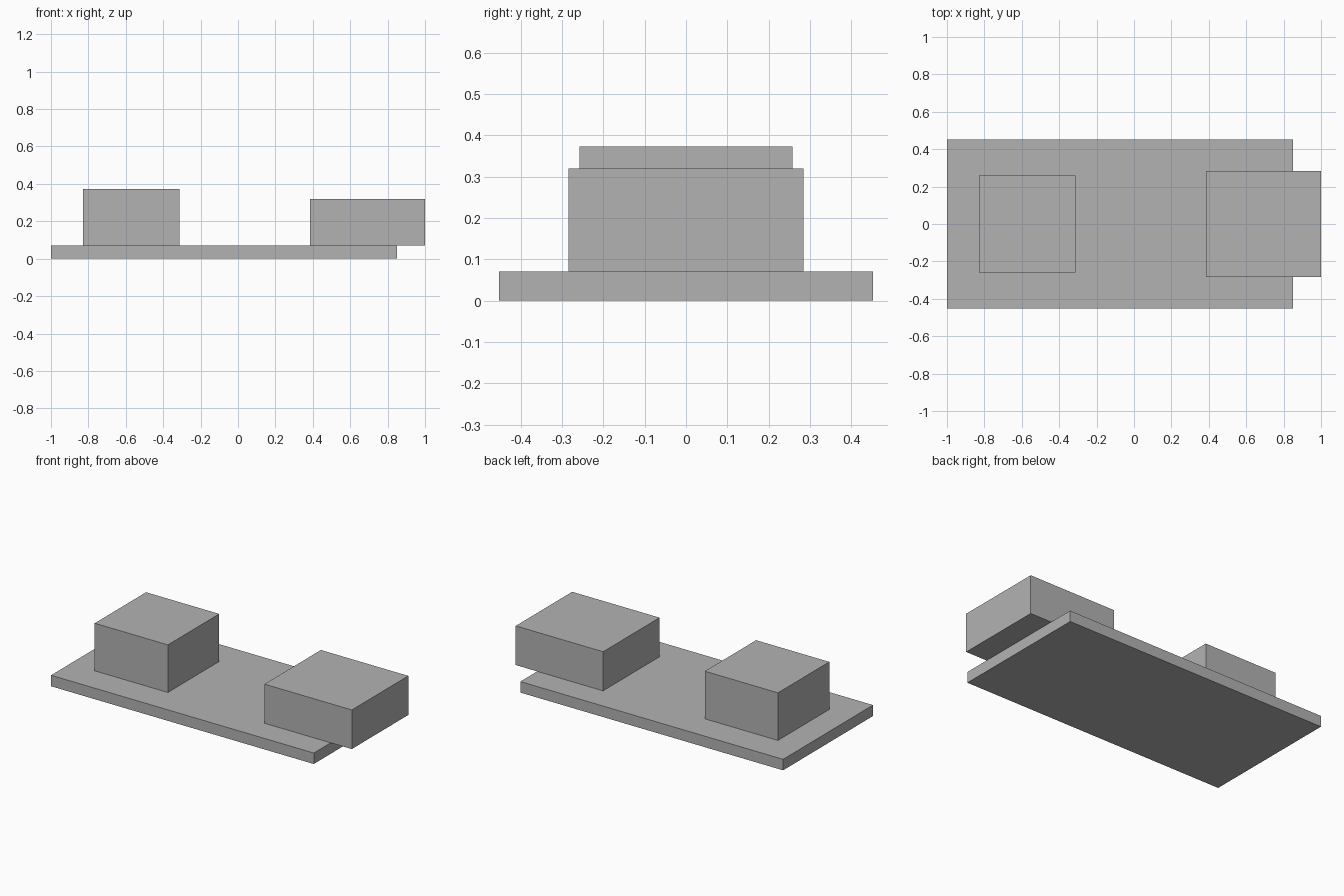
import bpy
from mathutils import Vector

cube = bpy.data.objects.get("Cube")
if cube:
    bpy.data.objects.remove(cube, do_unlink=True)

# Single plain grey
grey = bpy.data.materials.new("plain_grey")
grey.use_nodes = True
colour = (0.45, 0.45, 0.45, 1)
grey.diffuse_color = colour
grey.node_tree.nodes["Principled BSDF"].inputs["Base Color"].default_value = colour


def add_box(name, low, high):
    """Add a sharp-edged box spanning two opposite corners."""
    low, high = Vector(low), Vector(high)
    bpy.ops.mesh.primitive_cube_add(size=1, location=(low + high) / 2)
    box = bpy.context.object
    box.name = name
    box.scale = high - low
    bpy.ops.object.transform_apply(location=False, rotation=False, scale=True)
    box.data.materials.append(grey)
    return box


# Thin board
add_box("base_plate", (-1, -0.452, 0), (0.85, 0.452, 0.07))
# Taller block standing on the board
add_box("tall_block", (-0.828, -0.258, 0.07), (-0.313, 0.258, 0.373))
# Lower block overhanging the board's end
add_box("overhanging_block", (0.385, -0.284, 0.071), (1, 0.284, 0.32))
